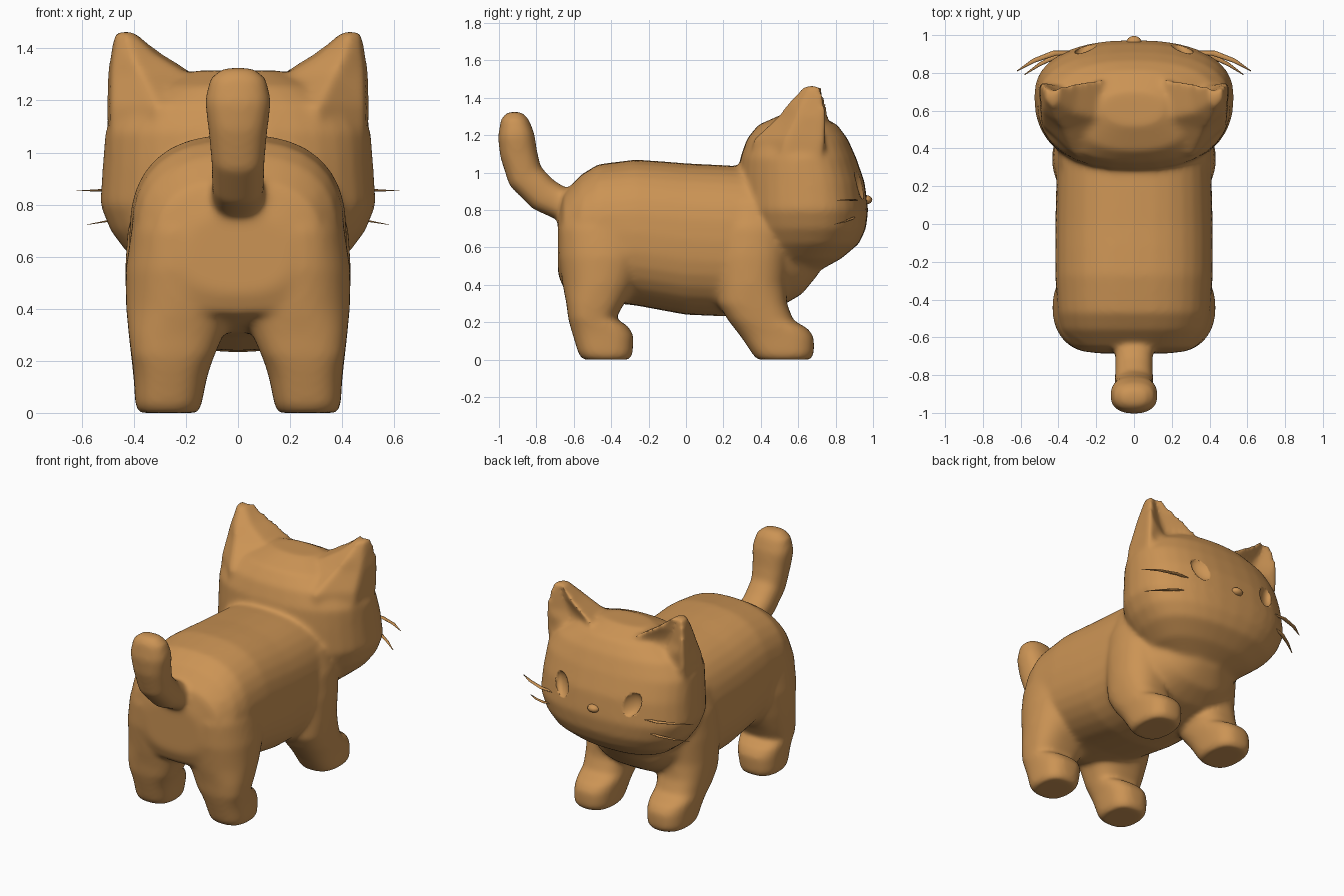
import bpy, bmesh, math
from mathutils import Vector

if "Cube" in bpy.data.objects:
    bpy.data.objects.remove(bpy.data.objects["Cube"])

fur = bpy.data.materials.new("ginger_fur")
fur.diffuse_color = (0.60, 0.295, 0.09, 1)
fur.use_nodes = True
fur.node_tree.nodes["Principled BSDF"].inputs["Base Color"].default_value = fur.diffuse_color


def sp(a, e):
    return math.copysign(abs(a) ** (2 / e), a)


def ring(c, u, v, e=2.4, n=32):
    """Superellipse ring around c spanned by half-axes u and v."""
    c, u, v = Vector(c), Vector(u), Vector(v)
    angs = [2 * math.pi * i / n for i in range(n)]
    return [c + u * sp(math.cos(a), e) + v * sp(math.sin(a), e) for a in angs]


def flat_ring(z, x0, x1, y0, y1, split=0.5, e=2.4, n=32):
    """Horizontal ring; split places the widest point between y0 and y1."""
    cx, rx, cy = (x0 + x1) / 2, (x1 - x0) / 2, y0 + (y1 - y0) * split
    pts = []
    for i in range(n):
        a = 2 * math.pi * i / n
        s = sp(math.sin(a), e)
        pts.append(Vector((cx + rx * sp(math.cos(a), e),
                           cy + s * (y1 - cy if s > 0 else cy - y0), z)))
    return pts


def loft(bm, rings, mirror=False):
    for sx in ((1, -1) if mirror else (1,)):
        vs = [[bm.verts.new((p.x * sx, p.y, p.z)) for p in r] for r in rings]
        n = len(vs[0])
        for a, b in zip(vs, vs[1:]):
            for i in range(n):
                j = (i + 1) % n
                bm.faces.new((a[i], a[j], b[j], b[i]))
        bm.faces.new(vs[0][::-1])
        bm.faces.new(vs[-1])


def finish(bm, name, smooth=True):
    bmesh.ops.recalc_face_normals(bm, faces=bm.faces)
    me = bpy.data.meshes.new(name)
    bm.to_mesh(me)
    bm.free()
    me.materials.append(fur)
    for p in me.polygons:
        p.use_smooth = smooth
    ob = bpy.data.objects.new(name, me)
    bpy.context.collection.objects.link(ob)
    return ob


body = bmesh.new()

# torso: y, half width, bottom, top
torso = [(-.685, .2, .46, .76), (-.655, .32, .38, .89), (-.56, .385, .34, .99),
         (-.47, .407, .31, 1.045), (-.27, .417, .29, 1.07), (-.12, .418, .262, 1.06),
         (0, .417, .24, 1.05), (.2, .412, .232, 1.04), (.35, .405, .24, 1.03),
         (.5, .37, .28, .95), (.62, .27, .35, .85), (.71, .14, .46, .7)]
loft(body, [ring((0, y, (a + b) / 2), (w, 0, 0), (0, 0, (b - a) / 2), 2.5)
            for y, w, a, b in torso])

# hind legs: z, x range, y range
hind = [(0, .155, .38, -.55, -.30), (.03, .14, .395, -.575, -.285),
        (.13, .12, .40, -.605, -.28), (.18, .105, .405, -.62, -.31),
        (.22, .09, .41, -.63, -.375), (.3, .055, .42, -.64, -.33),
        (.4, .0, .43, -.66, -.26), (.55, .0, .432, -.68, -.2),
        (.7, .03, .41, -.68, -.2), (.85, .1, .36, -.63, -.25)]
# fore legs
fore = [(0, .155, .38, .38, .665), (.03, .14, .395, .355, .685),
        (.12, .13, .40, .295, .685), (.165, .125, .405, .26, .655),
        (.21, .12, .41, .225, .575), (.3, .11, .42, .17, .54),
        (.4, .08, .43, .15, .535), (.55, .07, .434, .14, .55),
        (.7, .1, .425, .16, .55), (.85, .16, .38, .22, .5)]
for leg in (hind, fore):
    loft(body, [flat_ring(*s, e=2.6 if s[0] < .35 else 2.2) for s in leg], mirror=True)

# tail: centre y, z, tangent y, z, half width, half thickness
tail = [(-.5, .74, -.85, .5, .1, .085), (-.62, .81, -.85, .5, .1, .085),
        (-.76, .88, -.8, .6, .1, .095), (-.86, .98, -.5, .85, .103, .098),
        (-.895, 1.1, -.15, 1, .115, .1), (-.908, 1.2, -.1, 1, .128, .098),
        (-.915, 1.285, 0, 1, .108, .075), (-.917, 1.325, 0, 1, .06, .04)]
rings = []
for y, z, ty, tz, w, t in tail:
    nrm = Vector((0, -tz, ty)).normalized() * t
    rings.append(ring((0, y, z), (w, 0, 0), nrm, 2.4))
loft(body, rings)

# skull: z, half width, back y, front y
skull = [(.48, .2, .42, .72), (.54, .33, .36, .83), (.62, .43, .33, .925),
         (.7, .49, .30, .962), (.8, .53, .28, .975), (.95, .52, .28, .955),
         (1.08, .51, .29, .91), (1.18, .45, .325, .865), (1.255, .32, .385, .81),
         (1.315, .16, .52, .70)]
loft(body, [flat_ring(z, -w, w, a, b, .57, 2.35) for z, w, a, b in skull])

# ears: outline with a hollow front
ears = [(1.0, [(.10, .74), (.33, .74), (.5, .70), (.49, .5), (.30, .34), (.10, .36)]),
        (1.18, [(.11, .77), (.34, .72), (.505, .745), (.49, .53), (.31, .36), (.1, .40)]),
        (1.30, [(.165, .77), (.36, .69), (.503, .755), (.488, .59), (.37, .49), (.19, .56)]),
        (1.38, [(.29, .755), (.40, .70), (.492, .745), (.478, .62), (.41, .55), (.32, .59)]),
        (1.465, [(.40, .73), (.43, .70), (.47, .725), (.47, .66), (.435, .63), (.405, .65)])]
loft(body, [[Vector((x, y, z)) for x, y in pts] for z, pts in ears], mirror=True)

cat = finish(body, "cat_body")
rm = cat.modifiers.new("weld_parts", 'REMESH')
rm.mode = 'VOXEL'
rm.voxel_size = 0.013
rm.use_smooth_shade = True
sm = cat.modifiers.new("soften", 'SMOOTH')
sm.factor = 0.5
sm.iterations = 20

# shallow slanted eye sockets
eyes = bmesh.new()
for sx in (-1, 1):
    res = bmesh.ops.create_uvsphere(eyes, u_segments=16, v_segments=10, radius=1)
    for v in res["verts"]:
        x, y, z = v.co
        v.co = Vector((sx * (.25 + x * .062 + z * .015), .942 + y * .045 - x * .03 - z * .015,
                       .935 + z * .08))
cutter = finish(eyes, "eye_socket_cutter")
cutter.hide_render = True
cutter.display_type = 'WIRE'
bo = cat.modifiers.new("eye_sockets", 'BOOLEAN')
bo.operation = 'DIFFERENCE'
bo.object = cutter

# nose
nose = bmesh.new()
bmesh.ops.create_uvsphere(nose, u_segments=14, v_segments=8, radius=1)
for v in nose.verts:
    v.co = Vector((v.co.x * .04, .963 + v.co.y * .033, .855 + v.co.z * .025))
finish(nose, "nose")

# whiskers: x, y, z, half breadth
whiskers = bmesh.new()
upper = [(.29, .91, .85, .006), (.42, .905, .853, .014), (.53, .865, .855, .011), (.62, .81, .853, .002)]
lower = [(.29, .91, .775, .005), (.42, .885, .752, .012), (.5, .845, .737, .009), (.58, .79, .723, .002)]
for path in (upper, lower):
    loft(whiskers, [ring(p[:3], (p[3] * .4, p[3], 0), (0, 0, p[3] * .4), 2, 8)
                    for p in path], mirror=True)
finish(whiskers, "whiskers")
